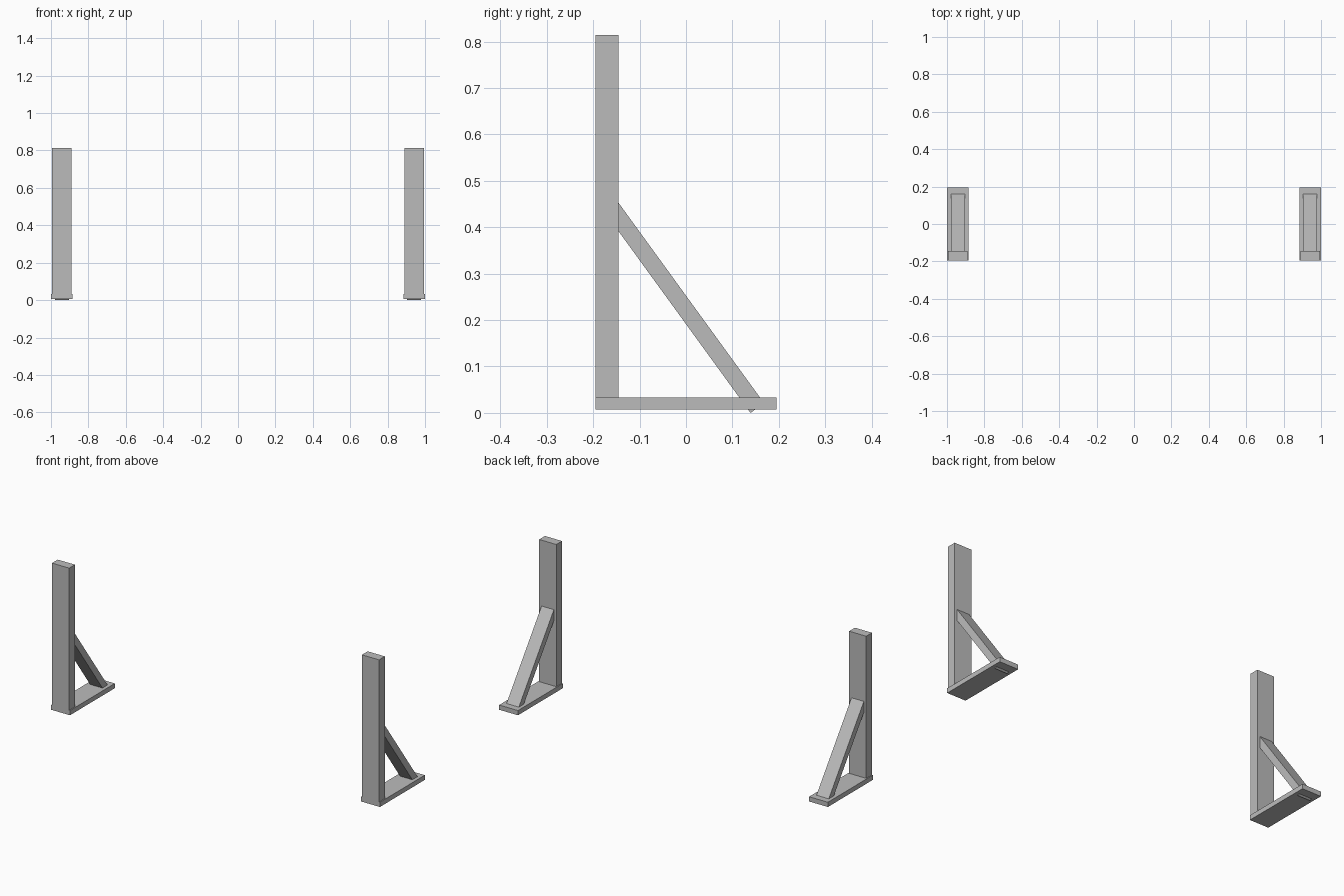
import bpy
from math import radians, sin, cos
from mathutils import Matrix, Vector

cube = bpy.data.objects.get("Cube")
if cube:
    bpy.data.objects.remove(cube, do_unlink=True)

grey = bpy.data.materials.new("plain_grey")
grey.use_nodes = True
grey.diffuse_color = (0.5, 0.5, 0.5, 1)
bsdf = next(n for n in grey.node_tree.nodes if n.type == 'BSDF_PRINCIPLED')
bsdf.inputs["Base Color"].default_value = (0.5, 0.5, 0.5, 1)


def box(name, centre, size, tilt=0.0):
    """Flat-sided box, tilted about the x axis."""
    bpy.ops.mesh.primitive_cube_add(size=1)
    ob = bpy.context.object
    ob.name = ob.data.name = name
    ob.data.transform(Matrix.Translation(centre) @ Matrix.Rotation(tilt, 4, 'X')
                      @ Matrix.Diagonal((*size, 1)))
    ob.data.materials.append(grey)
    return ob


# Brace runs up and forward from a corner just under the foot
angle = radians(36)
length, thick = 0.548, 0.036
along = Vector((0, -sin(angle), cos(angle)))
across = Vector((0, cos(angle), sin(angle)))
brace_mid = Vector((0, 0.139, 0)) + along * length / 2 + across * thick / 2

for side, sign in (("left", 1), ("right", -1)):
    x = sign * 0.942
    # Foot plate
    box(side + "_foot", (x, 0, 0.02), (0.114, 0.39, 0.026))
    # Upright post
    box(side + "_post", (x, -0.17, 0.423), (0.104, 0.05, 0.782))
    # Diagonal brace
    box(side + "_brace", brace_mid + Vector((x, 0, 0)),
        (0.075, thick, length), angle)
